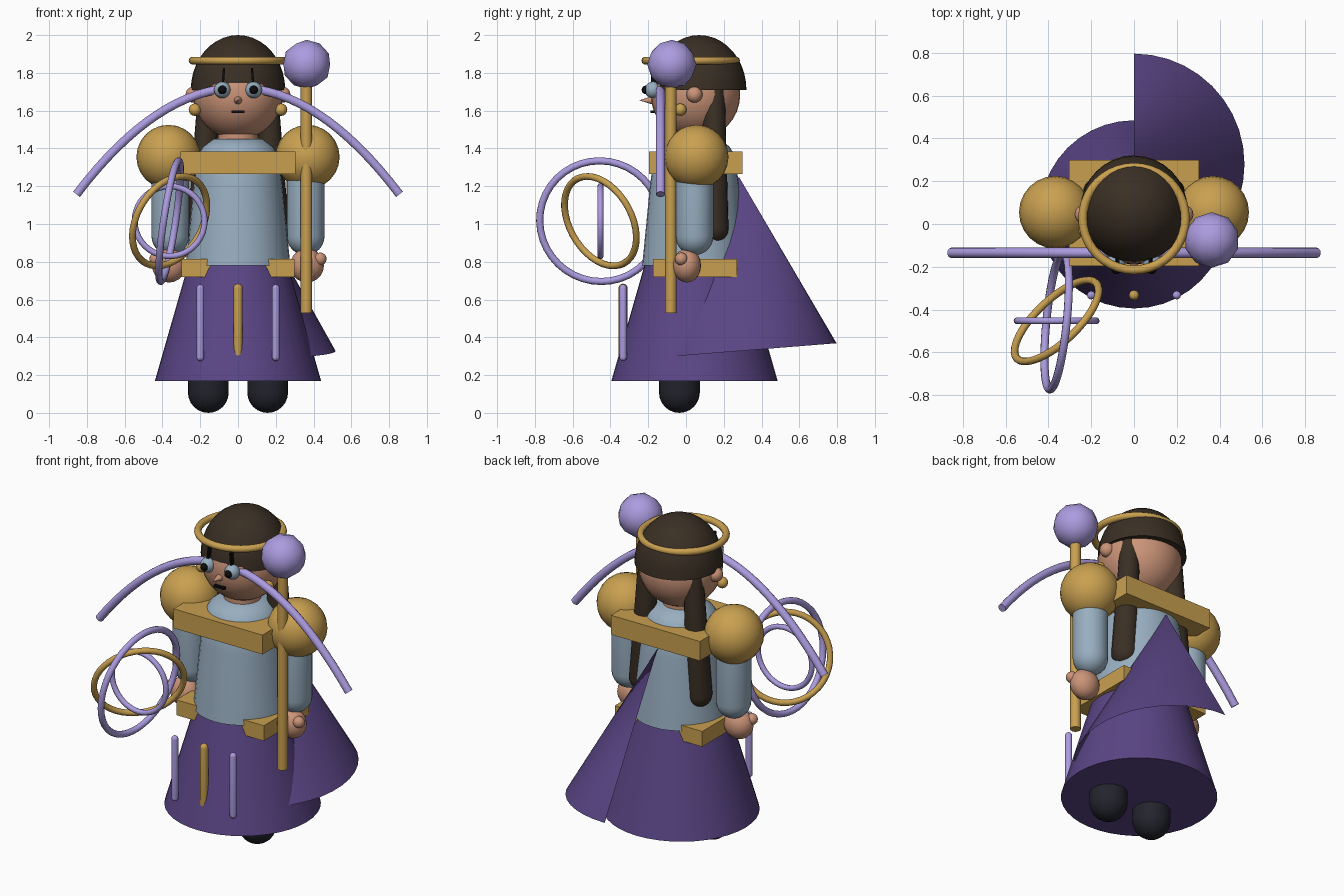
import bpy, bmesh, math
from mathutils import Vector, Matrix

if "Cube" in bpy.data.objects:
    bpy.data.objects.remove(bpy.data.objects["Cube"])


def material(name, hexa):
    rgb = [int(hexa[i:i + 2], 16) / 255 for i in (0, 2, 4)]
    lin = [c / 12.92 if c <= 0.04045 else ((c + 0.055) / 1.055) ** 2.4 for c in rgb]
    m = bpy.data.materials.new(name)
    m.diffuse_color = (*lin, 1)
    m.use_nodes = True
    m.node_tree.nodes["Principled BSDF"].inputs["Base Color"].default_value = m.diffuse_color
    return m


GOLD = material("gold", "c9a050")
LILAC = material("lilac", "ac9ce0")
PURPLE = material("purple", "5a4585")
BLUE = material("pale_blue", "98aec0")
SKIN = material("skin", "cb9478")
HAIR = material("dark_brown", "3a2f24")
SHOE = material("charcoal", "23242d")
BLACK = material("black", "0c0c0d")


def finish(name, bm, mat, smooth=True):
    bmesh.ops.recalc_face_normals(bm, faces=bm.faces)
    me = bpy.data.meshes.new(name)
    bm.to_mesh(me)
    bm.free()
    me.materials.append(mat)
    ob = bpy.data.objects.new(name, me)
    bpy.context.collection.objects.link(ob)
    if smooth:
        bpy.ops.object.select_all(action='DESELECT')
        ob.select_set(True)
        bpy.context.view_layer.objects.active = ob
        bpy.ops.object.shade_smooth_by_angle(angle=math.radians(40))
    return ob


def ball(name, loc, r, mat, seg=24):
    r = Vector((r, r, r)) if isinstance(r, float) else Vector(r)
    bm = bmesh.new()
    bmesh.ops.create_uvsphere(bm, u_segments=seg, v_segments=seg // 2, radius=1)
    bm.transform(Matrix.Translation(loc) @ Matrix.Diagonal((*r, 1)))
    return finish(name, bm, mat)


def box(name, loc, size, mat, tilt=0):
    bm = bmesh.new()
    bmesh.ops.create_cube(bm, size=1)
    bm.transform(Matrix.Translation(loc) @ Matrix.Rotation(tilt, 4, 'Y') @ Matrix.Diagonal((*size, 1)))
    return finish(name, bm, mat, False)


def lathe(name, profile, mat, frame=Matrix(), seg=32):
    """Spin (radius, height) points about the local z axis."""
    bm = bmesh.new()
    vs = [bm.verts.new((r, 0, z)) for r, z in profile]
    es = [bm.edges.new(p) for p in zip(vs, vs[1:])]
    bmesh.ops.spin(bm, geom=vs + es, cent=(0, 0, 0), axis=(0, 0, 1), angle=math.tau, steps=seg, use_merge=False)
    bmesh.ops.remove_doubles(bm, verts=bm.verts, dist=1e-5)
    bm.transform(frame)
    return finish(name, bm, mat)


def along(p, q):
    d = Vector(q) - Vector(p)
    return Matrix.Translation(p) @ d.to_track_quat('Z', 'Y').to_matrix().to_4x4(), d.length


def rod(name, p, q, r1, r2, mat, seg=16):
    frame, n = along(p, q)
    return lathe(name, [(0, 0), (r1, 0), (r2, n), (0, n)], mat, frame, seg)


def capsule(name, p, q, r1, r2, mat, seg=20):
    frame, n = along(p, q)
    arc = [i * math.pi / 12 for i in range(7)]
    low = [(r1 * math.sin(a), -r1 * math.cos(a)) for a in arc]
    high = [(r2 * math.cos(a), n + r2 * math.sin(a)) for a in arc]
    return lathe(name, low + high, mat, frame, seg)


def ring(name, loc, normal, R, r, mat):
    frame = Matrix.Translation(loc) @ Vector(normal).to_track_quat('Z', 'Y').to_matrix().to_4x4()
    tube = [(R + r * math.cos(i * math.tau / 10), r * math.sin(i * math.tau / 10)) for i in range(11)]
    return lathe(name, tube, mat, frame, 40)


# Skirt, tunic and neck
body = Matrix.Translation((0, 0.045, 0))
lathe("skirt", [(0, 0.17), (0.44, 0.17), (0.265, 0.78), (0, 0.78)], PURPLE, body, 40)
lathe("tunic", [(0, 0.78), (0.277, 0.78), (0.236, 1.2), (0.215, 1.36), (0.185, 1.41),
                (0.13, 1.45), (0, 1.455)], BLUE, body)
rod("neck", (0, 0.045, 1.4), (0, 0.045, 1.52), 0.105, 0.105, SKIN, 24)

# Open half-cone cape hanging from the back
bm = bmesh.new()
apex = bm.verts.new((0, 0.28, 1.25))
rim = []
for i in range(21):
    a = math.pi * i / 20
    y = 0.28 + 0.517 * math.cos(a)
    rim.append(bm.verts.new((0.517 * math.sin(a), y, 0.305 + 0.08 * y)))
for p, q in zip(rim, rim[1:]):
    bm.faces.new((apex, q, p))
finish("cape", bm, PURPLE)

# Gold yoke and belt
box("yoke", (0, 0.052, 1.325), (0.61, 0.495, 0.12), GOLD)
box("belt", (0, 0.047, 0.767), (0.6, 0.445, 0.095), GOLD)

# Head, hair cap and circlet
ball("head", (0, 0.05, 1.685), 0.237, SKIN, 32)
cap = [(0.25 * math.cos(i * math.pi / 20), 0.29 * math.sin(i * math.pi / 20)) for i in range(11)]
lathe("hair_cap", [(0, 0)] + cap, HAIR, Matrix.Translation((0, 0.07, 1.71)))
ring("circlet", (0, 0.025, 1.865), (0, 0, 1), 0.24, 0.021, GOLD)
rod("nose", (0, -0.165, 1.655), (0, -0.245, 1.655), 0.026, 0.001, SKIN)
box("mouth", (0, -0.178, 1.595), (0.07, 0.02, 0.014), BLACK)

for s, side in ((-1, "left"), (1, "right")):
    # Face details
    ball(side + "_eye", (s * 0.083, -0.175, 1.71), 0.044, BLUE, 20)
    ball(side + "_pupil", (s * 0.083, -0.212, 1.71), 0.023, BLACK, 16)
    box(side + "_brow", (s * 0.077, -0.172, 1.785), (0.012, 0.025, 0.08), BLACK, s * -0.08)
    ball(side + "_ear", (s * 0.235, 0.045, 1.685), 0.043, SKIN, 16)
    ball(side + "_earring", (s * 0.228, -0.03, 1.605), 0.033, GOLD, 16)
    capsule(side + "_hair_lock", (s * 0.195, 0.15, 0.975), (s * 0.155, 0.15, 1.72), 0.075, 0.055, HAIR)
    # Arms
    ball(side + "_shoulder", (s * 0.368, 0.055, 1.355), 0.17, GOLD)
    capsule(side + "_sleeve", (s * 0.358, 0.045, 0.935), (s * 0.358, 0.045, 1.35), 0.1, 0.1, BLUE)
    ball(side + "_hand", (s * 0.365, 0.005, 0.78), (0.09, 0.075, 0.09), SKIN, 20)
    ball(side + "_thumb", (s * 0.435, -0.025, 0.815), 0.034, SKIN, 16)
    # Shoes
    capsule(side + "_shoe", (s * 0.157, -0.035, 0.108), (s * 0.157, -0.035, 0.25), 0.108, 0.108, SHOE, 24)

# Rods on the skirt front
for x, mat, r in ((-0.2, LILAC, 0.02), (0, GOLD, 0.024), (0.2, LILAC, 0.02)):
    capsule("skirt_rod", (x, -0.333, 0.295), (x, -0.333, 0.66), r, r, mat, 12)

# Staff with a faceted orb
rod("staff", (0.362, -0.08, 0.53), (0.362, -0.08, 1.8), 0.03, 0.03, GOLD)
bm = bmesh.new()
bmesh.ops.create_icosphere(bm, subdivisions=2, radius=0.13)
bm.transform(Matrix.Translation((0.364, -0.075, 1.845)))
finish("staff_orb", bm, LILAC)

# Arched band through the head
curve = bpy.data.curves.new("arched_band", 'CURVE')
curve.dimensions = '3D'
curve.bevel_depth = 0.024
curve.bevel_resolution = 3
curve.use_fill_caps = True
sp = curve.splines.new('POLY')
sp.points.add(32)
for i, pt in enumerate(sp.points):
    x = -0.855 + 1.71 * i / 32
    pt.co = (x, -0.135, 1.72 - 0.77 * x * x, 1)
    pt.radius = 1
sp.use_smooth = True
curve.materials.append(LILAC)
bpy.context.collection.objects.link(bpy.data.objects.new("arched_band", curve))

# Three nested rings floating before the hand
centre = (-0.362, -0.453, 1.015)
ring("large_ring", centre, (1, -0.1, -0.15), 0.323, 0.019, LILAC)
ring("middle_ring", centre, (0.64, -0.67, -0.38), 0.256, 0.018, GOLD)
ring("small_ring", centre, (0, 1, 0), 0.185, 0.016, LILAC)
